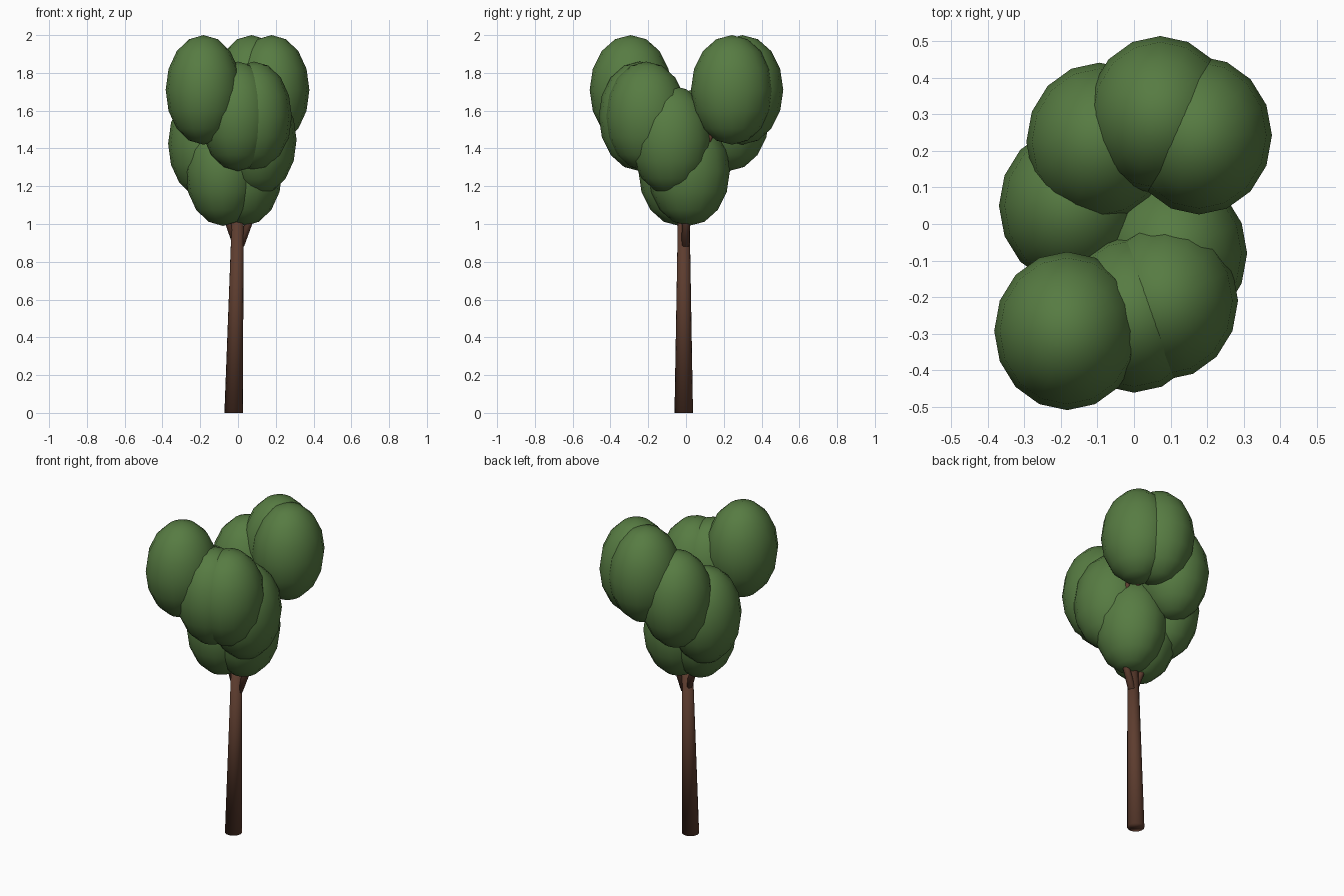
import bpy
import bmesh
from mathutils import Vector

cube = bpy.data.objects.get("Cube")
if cube:
    bpy.data.objects.remove(cube, do_unlink=True)


def make_material(name, rgb):
    mat = bpy.data.materials.new(name)
    mat.use_nodes = True
    color = (*rgb, 1.0)
    mat.diffuse_color = color
    bsdf = mat.node_tree.nodes["Principled BSDF"]
    bsdf.inputs["Base Color"].default_value = color
    bsdf.inputs["Roughness"].default_value = 0.9
    return mat


leaf_green = make_material("leaf green", (0.095, 0.2, 0.055))
bark_brown = make_material("bark brown", (0.11, 0.046, 0.028))


def finish(bm, name, mat):
    """Turn a bmesh into a smooth-shaded object."""
    bmesh.ops.recalc_face_normals(bm, faces=bm.faces)
    mesh = bpy.data.meshes.new(name)
    bm.to_mesh(mesh)
    bm.free()
    mesh.materials.append(mat)
    mesh.shade_smooth()
    obj = bpy.data.objects.new(name, mesh)
    bpy.context.collection.objects.link(obj)
    return obj


def limb(name, start, end, r_start, r_end, sides):
    """Tapered round limb with horizontal end rings."""
    bm = bmesh.new()
    start, end = Vector(start), Vector(end)
    bmesh.ops.create_cone(bm, cap_ends=True, segments=sides,
                          radius1=r_start, radius2=r_end, depth=1)
    for v in bm.verts:
        centre = start if v.co.z < 0 else end
        v.co = centre + Vector((v.co.x, v.co.y, 0))
    return finish(bm, name, bark_brown)


def leaf_clump(name, centre):
    """Upright egg-shaped clump of leaves."""
    bm = bmesh.new()
    bmesh.ops.create_uvsphere(bm, u_segments=16, v_segments=8, radius=1)
    bmesh.ops.scale(bm, vec=(0.2, 0.217, 0.29), verts=bm.verts)
    bmesh.ops.translate(bm, vec=centre, verts=bm.verts)
    return finish(bm, name, leaf_green)


# Trunk, leaning slightly, running up into the crown
limb("trunk", (-0.023, -0.012, 0), (0, -0.012, 1.1), 0.049, 0.03, 16)

# Main forks just under the crown
left_fork, right_fork = (0.13, 0.01, 1.2), (-0.12, 0.01, 1.2)
limb("left_fork", (0.01, -0.005, 0.88), left_fork, 0.022, 0.018, 8)
limb("right_fork", (-0.01, -0.005, 0.9), right_fork, 0.022, 0.018, 8)

# Leaf clumps in four tiers
clumps = {
    "front_right_top": (-0.183, -0.293, 1.71),
    "back_top": (0.072, 0.298, 1.71),
    "back_left_top": (0.178, 0.243, 1.71),
    "front_upper": (0.0, -0.245, 1.57),
    "front_left_upper": (0.085, -0.21, 1.57),
    "back_right_upper": (-0.095, 0.225, 1.57),
    "right_middle": (-0.17, 0.05, 1.425),
    "left_middle": (0.11, -0.08, 1.445),
    "right_lower": (-0.08, -0.035, 1.28),
    "left_lower": (0.035, 0.015, 1.28),
}
for place, centre in clumps.items():
    leaf_clump(place + "_leaves", centre)
    # Thin branch carrying each upper clump
    if centre[2] > 1.5:
        fork = left_fork if centre[0] > 0 else right_fork
        limb(place + "_branch", fork, centre, 0.017, 0.01, 8)
